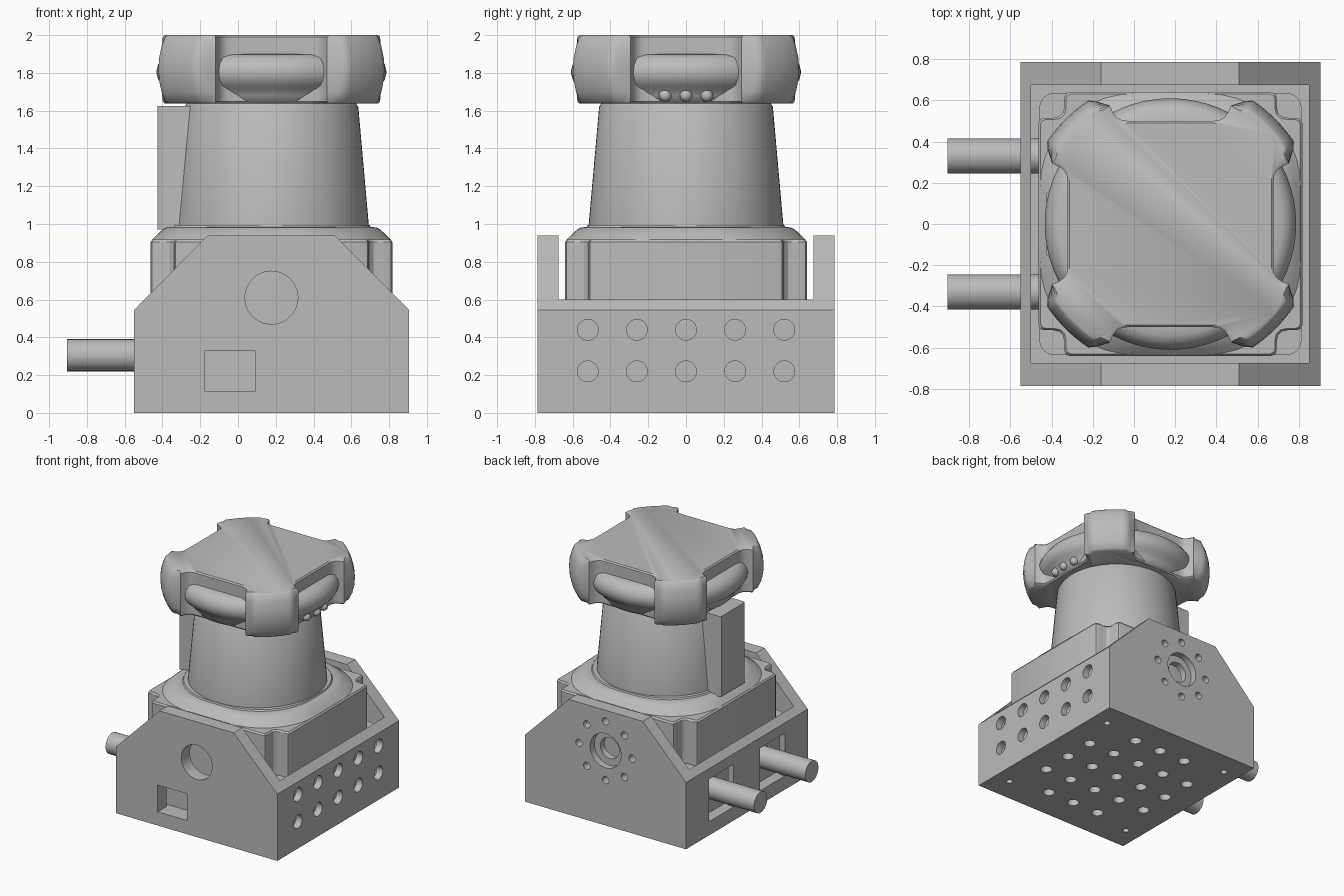
import bpy, bmesh
from math import sin, cos, pi, radians, hypot
from mathutils import Matrix, Vector

cube = bpy.data.objects.get("Cube")
if cube:
    bpy.data.objects.remove(cube, do_unlink=True)

GREY = (0.5, 0.5, 0.5, 1)
grey = bpy.data.materials.new("plain grey")
grey.use_nodes = True
grey.diffuse_color = GREY
grey.node_tree.nodes["Principled BSDF"].inputs["Base Color"].default_value = GREY

CX = 0.177  # axis of the sensor and bracket


def finish(name, bm, smooth=30):
    bmesh.ops.recalc_face_normals(bm, faces=bm.faces)
    me = bpy.data.meshes.new(name)
    bm.to_mesh(me)
    bm.free()
    me.materials.append(grey)
    ob = bpy.data.objects.new(name, me)
    bpy.context.collection.objects.link(ob)
    bpy.ops.object.select_all(action='DESELECT')
    ob.select_set(True)
    bpy.context.view_layer.objects.active = ob
    if smooth:
        bpy.ops.object.shade_smooth_by_angle(angle=radians(smooth))
    return ob


def loft(name, rings, smooth=30):
    """Skin closed rings of equal length and cap both ends."""
    bm = bmesh.new()
    loops = [[bm.verts.new(p) for p in ring] for ring in rings]
    n = len(loops[0])
    for a, b in zip(loops, loops[1:]):
        for i in range(n):
            j = (i + 1) % n
            bm.faces.new((a[i], a[j], b[j], b[i]))
    bm.faces.new(loops[0])
    bm.faces.new(loops[-1])
    return finish(name, bm, smooth)


def circle(r, z, n=64):
    return [(CX + r * cos(2 * pi * i / n), r * sin(2 * pi * i / n), z) for i in range(n)]


def round_square(half, r, z, n=10):
    pts = []
    for k in range(4):
        for i in range(n + 1):
            a = pi / 2 * (k + i / n)
            sx, sy = (1, -1, -1, 1)[k], (1, 1, -1, -1)[k]
            pts.append((CX + sx * (half - r) + r * cos(a), sy * (half - r) + r * sin(a), z))
    return pts


def four_fold(quarter, z):
    """Repeat a quarter outline around the axis."""
    pts = []
    for k in range(4):
        c, s = (1, 0, -1, 0)[k], (0, 1, 0, -1)[k]
        pts += [(CX + c * x - s * y, s * x + c * y, z) for x, y in quarter]
    return pts


def add_box(bm, x0, x1, y0, y1, z0, z1):
    m = Matrix.Translation(((x0 + x1) / 2, (y0 + y1) / 2, (z0 + z1) / 2))
    bmesh.ops.create_cube(bm, size=1, matrix=m @ Matrix.Diagonal((x1 - x0, y1 - y0, z1 - z0, 1)))


def add_rod(bm, centre, axis, r, length, n=32):
    rot = Vector((0, 0, 1)).rotation_difference(Vector(axis)).to_matrix().to_4x4()
    bmesh.ops.create_cone(bm, cap_ends=True, segments=n, radius1=r, radius2=r, depth=length,
                          matrix=Matrix.Translation(centre) @ rot)


def cut(target, bm):
    cutter = finish("cutter", bm, 0)
    cutter.hide_render = True
    mod = target.modifiers.new("cut", 'BOOLEAN')
    mod.operation, mod.object, mod.solver = 'DIFFERENCE', cutter, 'EXACT'
    bpy.ops.object.select_all(action='DESELECT')
    target.select_set(True)
    bpy.context.view_layer.objects.active = target
    bpy.ops.object.modifier_apply(modifier=mod.name)
    bpy.data.objects.remove(cutter, do_unlink=True)


# Mounting bracket: side profile extruded, then hollowed
side = [(-0.55, 0), (0.905, 0), (0.905, 0.545), (0.51, 0.94), (-0.16, 0.94), (-0.55, 0.545)]
bracket = loft("mounting_bracket", [[(x, y, z) for x, z in side] for y in (-0.785, 0.785)], 0)
bm = bmesh.new()
add_box(bm, -0.5, 0.85, -0.675, 0.675, 0.11, 2)
cut(bracket, bm)

# Openings in the walls and floor
bm = bmesh.new()
grid = [0.26 * i for i in range(-2, 3)]
for y in grid:
    for z in (0.22, 0.44):
        add_rod(bm, (0.88, y, z), (1, 0, 0), 0.055, 0.2)
    for x in grid:
        corner = abs(x) > 0.5 and abs(y) > 0.5
        px, py = (x * 1.13, y * 1.13) if corner else (x * 0.94, y)
        add_rod(bm, (CX + px, py, 0.05), (0, 0, 1), 0.025 if corner else 0.045, 0.25)
for k in range(8):
    a = k * pi / 4
    add_rod(bm, (CX + 0.24 * cos(a), 0.73, 0.61 + 0.24 * sin(a)), (0, 1, 0), 0.03, 0.2, 16)
add_rod(bm, (CX, -0.73, 0.61), (0, 1, 0), 0.14, 0.2, 48)
add_rod(bm, (CX, 0.73, 0.61), (0, 1, 0), 0.085, 0.2, 48)
add_box(bm, -0.175, 0.09, -0.83, -0.63, 0.112, 0.33)
for s in (-1, 1):
    add_box(bm, -0.6, -0.45, s * 0.33 - 0.16, s * 0.33 + 0.16, 0.112, 0.46)
cut(bracket, bm)
bm = bmesh.new()
add_rod(bm, (CX, 0.81, 0.61), (0, 1, 0), 0.14, 0.16, 48)
cut(bracket, bm)
bpy.ops.object.shade_smooth_by_angle(angle=radians(30))

# Cable stubs
for s, label in ((1, "back"), (-1, "front")):
    bm = bmesh.new()
    add_rod(bm, (-0.655, s * 0.33, 0.305), (1, 0, 0), 0.085, 0.5)
    finish(label + "_cable", bm)

# Sensor base and notched housing
loft("sensor_base", [round_square(0.635, 0.07, z) for z in (0.108, 0.55)])
half_notch = [(0.64, 0.49), (0.632, 0.508), (0.615, 0.515), (0.57, 0.515), (0.54, 0.522)]
quarter = half_notch + [(y, x) for x, y in reversed(half_notch)]
shrunk = [(x * 0.985, y * 0.985) for x, y in quarter]
loft("housing", [four_fold(quarter, 0.54), four_fold(quarter, 0.905), four_fold(shrunk, 0.918)])
loft("housing_shoulder", [round_square(*p) for p in (
    (0.635, 0.45, 0.9), (0.632, 0.45, 0.918), (0.61, 0.45, 0.94), (0.575, 0.45, 0.972), (0.555, 0.45, 0.982),
    (0.525, 0.45, 0.984), (0.52, 0.45, 0.995))])

# Tapered tower
loft("tower", [circle(*p) for p in ((0.515, 0.97), (0.515, 1.0), (0.46, 1.62), (0.45, 1.635), (0.45, 1.66))])


# Rear spine blending into the tower
def spine_ring(z, x_root, y_end, x_end):
    half = [(-0.425, 0.15), (-0.41, 0.16)]
    for i in range(9):
        a = pi / 2 * i / 8
        half.append((x_root + (x_end - x_root) * sin(a), 0.16 + (y_end - 0.16) * (1 - cos(a))))
    half.append((0, y_end))
    return [(x, y, z) for x, y in half] + [(x, -y, z) for x, y in reversed(half)]


loft("rear_spine", [spine_ring(0.97, -0.33, 0.38, -0.17), spine_ring(1.0, -0.32, 0.38, -0.17),
                    spine_ring(1.625, -0.26, 0.32, -0.145)])


# Cap with four bulging corner lobes
def cap_ring(r, z, inset=0.0):
    recess = [(0.5, 0.2), (0.503, 0.235), (0.515, 0.26), (0.54, 0.278), (0.575, 0.295)]
    recess = [(x - inset, y + inset) for x, y in recess]
    arc = []
    for i in range(13):
        a = radians(31.5 + 27 * i / 12)
        rr = r - (0.02 if i in (0, 12) else 0)
        arc.append((rr * cos(a), rr * sin(a)))
    return four_fold(recess + arc + [(y, x) for x, y in reversed(recess)], z)


loft("cap_lobes", [cap_ring(*p) for p in (
    (0.655, 1.637, 0.01), (0.675, 1.648), (0.7, 1.7), (0.715, 1.76), (0.72, 1.82), (0.715, 1.88),
    (0.7, 1.94), (0.678, 1.99), (0.665, 2.0, 0.01))], 40)

# Rounded ring showing between the lobes
loft("cap_ring", [circle(*p) for p in (
    (0.49, 1.637), (0.515, 1.645), (0.53, 1.68), (0.55, 1.71), (0.58, 1.735), (0.6, 1.765), (0.61, 1.805),
    (0.6, 1.845), (0.575, 1.88), (0.54, 1.898), (0.49, 1.9))], 50)

# Indicator lamps
bm = bmesh.new()
for y in (-0.11, 0, 0.11):
    x = CX + 0.53 * cos(y / 0.53)
    bmesh.ops.create_uvsphere(bm, u_segments=20, v_segments=12, radius=0.033,
                              matrix=Matrix.Translation((x, y, 1.68)))
finish("indicator_lamps", bm)
